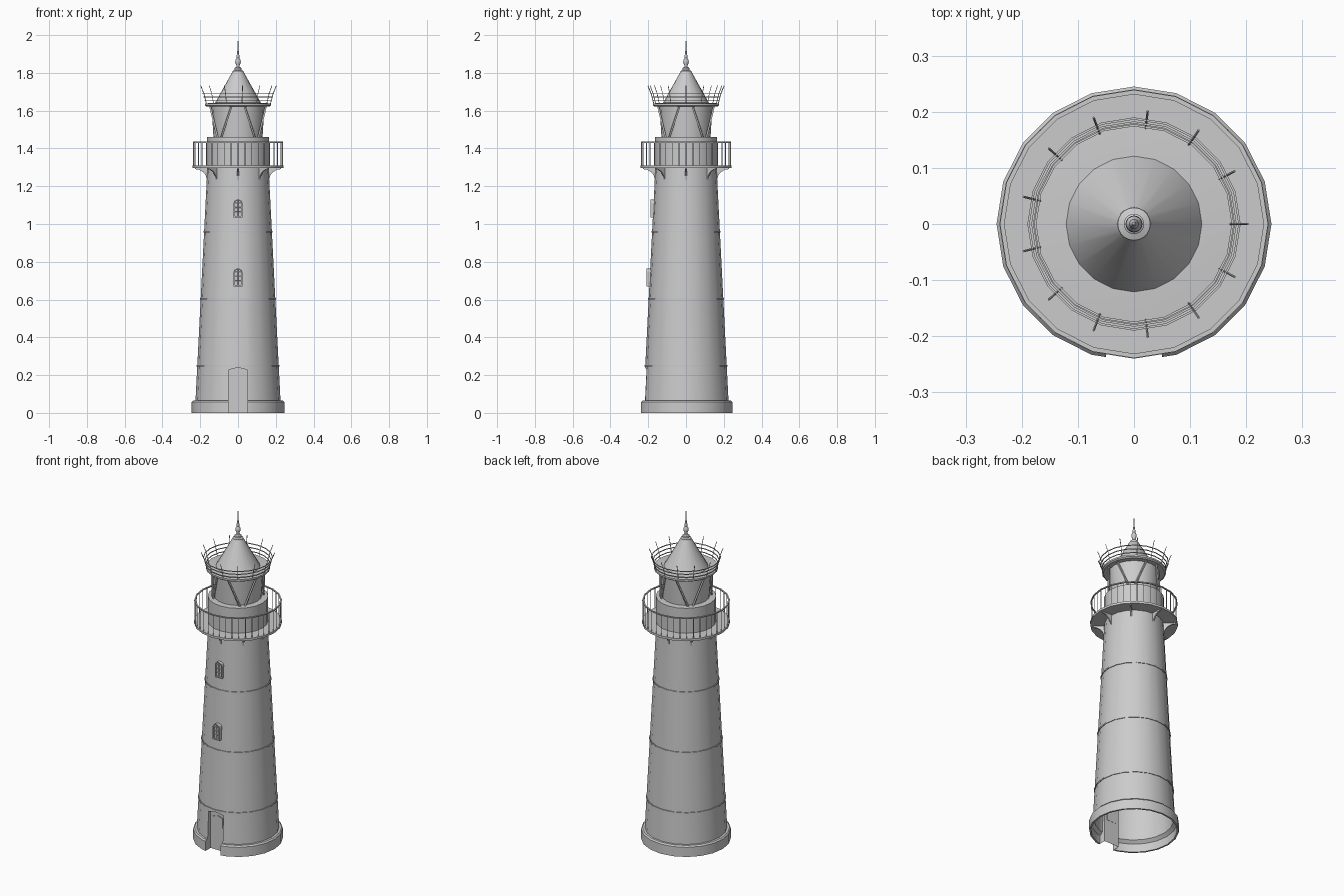
import bpy, bmesh, math
from mathutils import Vector

if "Cube" in bpy.data.objects:
    bpy.data.objects.remove(bpy.data.objects["Cube"])

SEG = 20


def finish(name, bm, smooth=True):
    bmesh.ops.remove_doubles(bm, verts=bm.verts, dist=1e-5)
    bmesh.ops.recalc_face_normals(bm, faces=bm.faces)
    me = bpy.data.meshes.new(name)
    bm.to_mesh(me)
    bm.free()
    ob = bpy.data.objects.new(name, me)
    bpy.context.collection.objects.link(ob)
    if smooth:
        bpy.ops.object.select_all(action='DESELECT')
        ob.select_set(True)
        bpy.context.view_layer.objects.active = ob
        bpy.ops.object.shade_smooth_by_angle(angle=math.radians(30))
    return ob


def polar(r, deg, z):
    a = math.radians(deg)
    return Vector((r * math.cos(a), r * math.sin(a), z))


def add_lathe(bm, profile, closed=False, seg=SEG):
    rows = [[bm.verts.new(polar(r, 360 * i / seg, z)) for i in range(seg)] for r, z in profile]
    pairs = list(zip(rows, rows[1:])) + ([(rows[-1], rows[0])] if closed else [])
    for a, b in pairs:
        for i in range(seg):
            j = (i + 1) % seg
            bm.faces.new((a[i], a[j], b[j], b[i]))


def lathe(name, profile, closed=False):
    bm = bmesh.new()
    add_lathe(bm, profile, closed)
    return finish(name, bm)


def add_ring(bm, r, z, w, h):
    add_lathe(bm, [(r - w, z - h), (r + w, z - h), (r + w, z + h), (r - w, z + h)], True)


def add_bar(bm, p, q, r, sides=6):
    d = q - p
    m = d.to_track_quat('Z', 'Y').to_matrix().to_4x4()
    m.translation = (p + q) / 2
    bmesh.ops.create_cone(bm, cap_ends=True, segments=sides, radius1=r, radius2=r,
                          depth=d.length, matrix=m)


def add_prism(bm, pts, y0, y1):
    # extrude an x/z outline along y
    a = [bm.verts.new((x, y0, z)) for x, z in pts]
    b = [bm.verts.new((x, y1, z)) for x, z in pts]
    bm.faces.new(a)
    bm.faces.new(b)
    for i in range(len(pts)):
        j = (i + 1) % len(pts)
        bm.faces.new((a[i], a[j], b[j], b[i]))


def tower_r(z):
    return 0.245 if z < 0.06 else 0.225 - (z - 0.065) * 0.063 / 1.235


def arch(w, z0, spring, rise, n=6):
    top = [(w * math.cos(math.pi * i / n), spring + rise * math.sin(math.pi * i / n))
           for i in range(n + 1)]
    return [(-w, z0), (w, z0)] + top


# tower shell with plinth, doorway cut out
tower = lathe("tower", [(0.245, 0), (0.245, 0.058), (0.238, 0.066), (0.225, 0.066), (0.162, 1.3),
                        (0.154, 1.3), (0.217, 0.066), (0.235, 0.05), (0.235, 0)], True)
bm = bmesh.new()
add_prism(bm, [(-0.05, -0.1), (0.05, -0.1), (0.05, 0.228), (0, 0.24), (-0.05, 0.228)], -0.4, -0.15)
cutter = finish("door_cutter", bm, False)
cutter.hide_render = True
mod = tower.modifiers.new("doorway", 'BOOLEAN')
mod.operation = 'DIFFERENCE'
mod.solver = 'EXACT'
mod.object = cutter
bpy.context.view_layer.objects.active = tower
bpy.ops.object.modifier_apply(modifier=mod.name)
bpy.data.objects.remove(cutter)

# door lining that follows the wall, and recessed door leaf
bm = bmesh.new()
outline = [(-0.05, 0), (-0.05, 0.058), (-0.05, 0.066), (-0.05, 0.228), (0, 0.24),
           (0.05, 0.228), (0.05, 0.066), (0.05, 0.058), (0.05, 0)]
front = [bm.verts.new((x, 0.003 - math.sqrt(tower_r(z) ** 2 - x * x), z)) for x, z in outline]
back = [bm.verts.new((x, -0.19, z)) for x, z in outline]
for i in range(len(outline) - 1):
    bm.faces.new((front[i], front[i + 1], back[i + 1], back[i]))
bm.faces.new(back)
finish("door_recess", bm, False)
bm = bmesh.new()
add_prism(bm, [(-0.032, 0.14), (0.032, 0.14), (0.032, 0.2), (0, 0.209), (-0.032, 0.2)],
          -0.195, -0.189)
finish("door_window", bm, False)

# raised bands around the tower
bm = bmesh.new()
for z in (0.25, 0.605, 0.96):
    add_ring(bm, tower_r(z), z, 0.004, 0.004)
finish("tower_bands", bm)

# arched windows: frame, recessed pane and glazing bars
for k, (z, yf) in enumerate(((0.67, -0.209), (1.035, -0.187))):
    bm = bmesh.new()
    outer = arch(0.023, z, z + 0.077, 0.018)
    inner = arch(0.017, z + 0.007, z + 0.077, 0.012)
    yb = yf + 0.03
    loops = [[bm.verts.new((x, y, zz)) for x, zz in pts] for pts, y in
             ((outer, yb), (outer, yf), (inner, yf), (inner, yf + 0.008))]
    for a, b in zip(loops, loops[1:]):
        for i in range(len(a)):
            j = (i + 1) % len(a)
            if a[i].co != a[j].co:
                bm.faces.new((a[i], a[j], b[j], b[i]))
    bm.faces.new(loops[-1])
    y = yf + 0.006
    add_bar(bm, Vector((0, y, z)), Vector((0, y, z + 0.09)), 0.002, 4)
    for h in (0.03, 0.053, 0.077):
        add_bar(bm, Vector((-0.018, y, z + h)), Vector((0.018, y, z + h)), 0.002, 4)
    finish(f"window_{k + 1}", bm, False)

# gallery deck, drum and railing
lathe("gallery_deck", [(0.15, 1.297), (0.24, 1.297), (0.24, 1.31), (0.15, 1.31)], True)
lathe("lantern_drum", [(0.165, 1.3), (0.165, 1.46), (0.12, 1.462), (0.12, 1.3)], True)
bm = bmesh.new()
add_ring(bm, 0.235, 1.433, 0.004, 0.003)
for i in range(40):
    add_bar(bm, polar(0.235, 9 * i, 1.305), polar(0.235, 9 * i, 1.433), 0.002, 4)
finish("gallery_railing", bm, False)

# curved brackets under the gallery
bm = bmesh.new()
curve = [(0.228 - 0.063 * math.sin(t * math.pi / 8), 1.233 + 0.058 * math.cos(t * math.pi / 8))
         for t in range(5)]
shape = [(0.158, 1.298), (0.228, 1.298)] + curve + [(0.158, 1.233)]
for k in range(8):
    t = math.radians(45 * k)
    side = Vector((-math.sin(t), math.cos(t), 0)) * 0.004
    a = [bm.verts.new(polar(r, 45 * k, z) + side) for r, z in shape]
    b = [bm.verts.new(polar(r, 45 * k, z) - side) for r, z in shape]
    bm.faces.new(a)
    bm.faces.new(b)
    for i in range(len(shape)):
        j = (i + 1) % len(shape)
        bm.faces.new((a[i], a[j], b[j], b[i]))
finish("gallery_brackets", bm, False)

# lantern glass and slanted struts
lathe("lantern_glass", [(0.13, 1.46), (0.14, 1.625)])
bm = bmesh.new()
for k in range(4):
    for s in (-1, 1):
        add_bar(bm, polar(0.14, 90 * k + s * 40, 1.455), polar(0.152, 90 * k + s * 13, 1.625), 0.006, 4)
finish("lantern_struts", bm, False)

# eave, roof cone and finial
lathe("lantern_eave", [(0.0, 1.622), (0.168, 1.622), (0.176, 1.628), (0.176, 1.638), (0.12, 1.642),
                       (0.0, 1.642)])
lathe("roof_cone", [(0.122, 1.64), (0.03, 1.805), (0, 1.808)])
lathe("finial", [(0.03, 1.803), (0.029, 1.81), (0.018, 1.814), (0.018, 1.826), (0.009, 1.832),
                 (0.009, 1.842), (0.015, 1.855), (0.014, 1.866), (0.007, 1.878), (0.009, 1.888),
                 (0.005, 1.9), (0.003, 1.93), (0, 2.0)])

# outward-leaning roof railing
bm = bmesh.new()
for r, z in ((0.176, 1.652), (0.181, 1.672), (0.188, 1.692)):
    add_ring(bm, r, z, 0.002, 0.002)
for i in range(13):
    a = 360 * i / 13
    add_bar(bm, polar(0.17, a, 1.63), polar(0.186, a, 1.69), 0.002, 4)
    add_bar(bm, polar(0.186, a, 1.69), polar(0.203, a, 1.732), 0.002, 4)
finish("roof_railing", bm, False)
